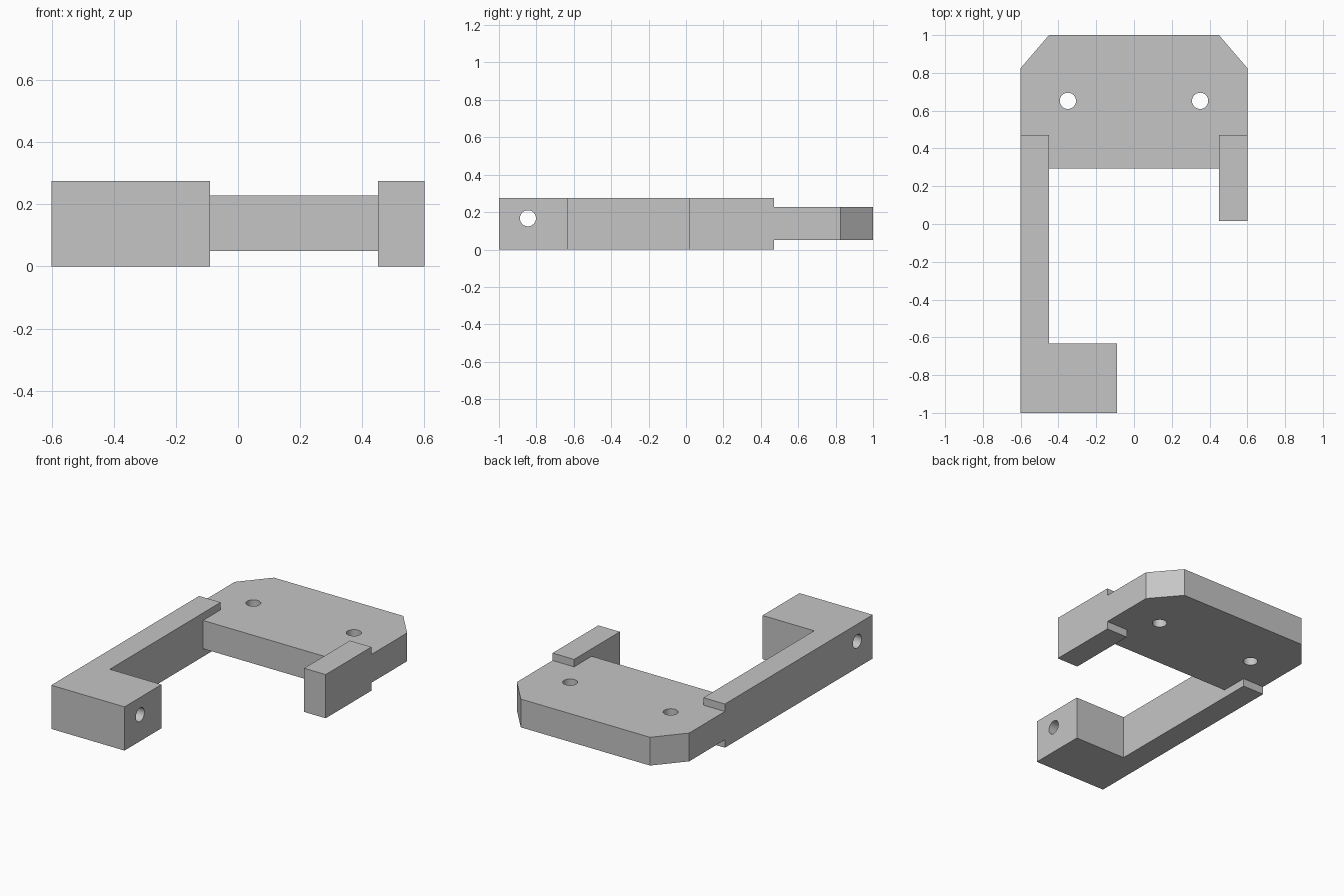
import bpy
import bmesh
import math

cube = bpy.data.objects.get("Cube")
if cube:
    bpy.data.objects.remove(cube, do_unlink=True)

HOLE_RADIUS = 0.043

grey = bpy.data.materials.new("plain_grey")
grey.use_nodes = True
colour = (0.56, 0.56, 0.56, 1)
grey.diffuse_color = colour
grey.node_tree.nodes["Principled BSDF"].inputs["Base Color"].default_value = colour


def extrude_profile(name, points, bottom, top):
    """Prism from an outline in the xy plane."""
    bm = bmesh.new()
    face = bm.faces.new([bm.verts.new((x, y, bottom)) for x, y in points])
    geom = bmesh.ops.extrude_face_region(bm, geom=[face])["geom"]
    verts = [v for v in geom if isinstance(v, bmesh.types.BMVert)]
    bmesh.ops.translate(bm, verts=verts, vec=(0, 0, top - bottom))
    bmesh.ops.recalc_face_normals(bm, faces=bm.faces[:])
    mesh = bpy.data.meshes.new(name)
    bm.to_mesh(mesh)
    bm.free()
    obj = bpy.data.objects.new(name, mesh)
    bpy.context.collection.objects.link(obj)
    mesh.materials.append(grey)
    return obj


def drill(obj, location, rotation=(0, 0, 0)):
    """Cut a round through hole."""
    bpy.ops.mesh.primitive_cylinder_add(vertices=32, radius=HOLE_RADIUS, depth=0.8,
                                        location=location, rotation=rotation)
    cutter = bpy.context.object
    cutter.hide_render = True
    cutter.data.materials.append(grey)
    mod = obj.modifiers.new("hole", "BOOLEAN")
    mod.operation = "DIFFERENCE"
    mod.solver = "EXACT"
    mod.object = cutter
    bpy.ops.object.select_all(action="DESELECT")
    bpy.context.view_layer.objects.active = obj
    obj.select_set(True)
    bpy.ops.object.modifier_apply(modifier=mod.name)
    bpy.data.objects.remove(cutter, do_unlink=True)


# Plate with chamfered back corners, notched at the front where the arms seat
half = [(0.45, 0.295), (0.45, 0.47), (0.6, 0.47), (0.6, 0.825), (0.45, 1)]
plate = extrude_profile("mounting_plate",
                        half + [(-x, y) for x, y in reversed(half)], 0.05, 0.228)
for side in (-1, 1):
    drill(plate, (side * 0.35, 0.652, 0.14))

# Long arm ending in an inward foot with a sideways hole
long_arm = extrude_profile("long_arm_with_foot",
                           [(-0.6, -1), (-0.09, -1), (-0.09, -0.632),
                            (-0.45, -0.632), (-0.45, 0.47), (-0.6, 0.47)], 0, 0.275)
drill(long_arm, (-0.345, -0.845, 0.167), (0, math.pi / 2, 0))

# Short arm on the other side
short_arm = extrude_profile("short_arm",
                            [(0.45, 0.015), (0.6, 0.015), (0.6, 0.47), (0.45, 0.47)],
                            0, 0.275)

# Smooth hole walls, crisp edges
bpy.ops.object.select_all(action="DESELECT")
for obj in (plate, long_arm, short_arm):
    obj.select_set(True)
bpy.context.view_layer.objects.active = plate
bpy.ops.object.shade_smooth_by_angle(angle=math.radians(30))
